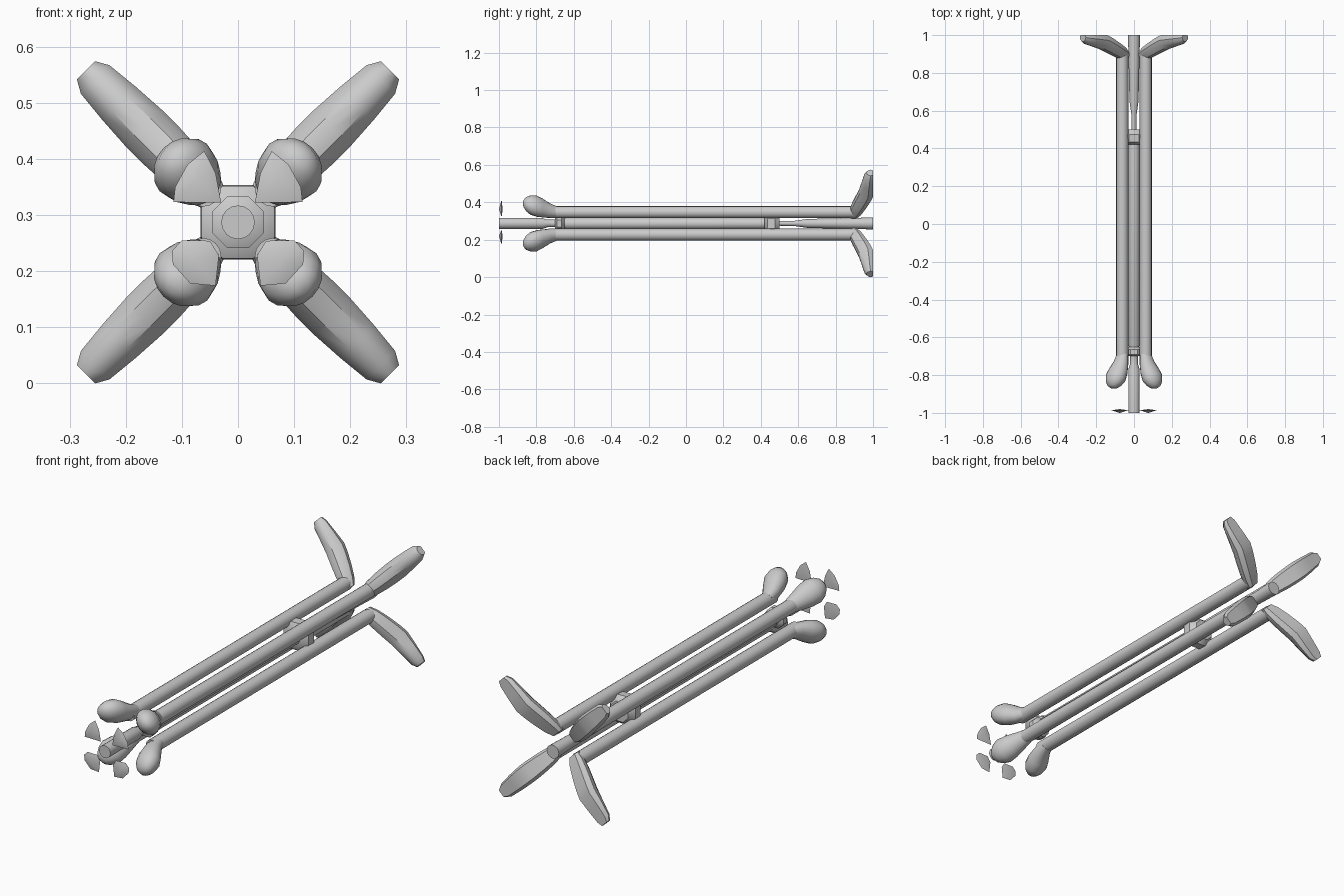
import bpy, bmesh, math
from mathutils import Vector

if "Cube" in bpy.data.objects:
    bpy.data.objects.remove(bpy.data.objects["Cube"])

CZ = 0.287          # height of the central axis
S = math.sqrt(0.5)  # diagonal direction factor


def finish(name, bm, mirror="", angle=35):
    bmesh.ops.recalc_face_normals(bm, faces=bm.faces)
    me = bpy.data.meshes.new(name)
    bm.to_mesh(me)
    bm.free()
    ob = bpy.data.objects.new(name, me)
    ob.location.z = CZ
    bpy.context.collection.objects.link(ob)
    if mirror:
        m = ob.modifiers.new("Mirror", "MIRROR")
        m.use_axis = ("x" in mirror, False, "z" in mirror)
        m.use_mirror_merge = False
    bpy.ops.object.select_all(action="DESELECT")
    ob.select_set(True)
    bpy.context.view_layer.objects.active = ob
    bpy.ops.object.shade_smooth_by_angle(angle=math.radians(angle))
    return ob


def skin(bm, rings):
    vs = [[bm.verts.new(p) for p in ring] for ring in rings]
    n = len(vs[0])
    for a, b in zip(vs, vs[1:]):
        for i in range(n):
            j = (i + 1) % n
            bm.faces.new((a[i], a[j], b[j], b[i]))
    bm.faces.new(vs[0])
    bm.faces.new(vs[-1])


def diag(r, t, y):
    """Point at radius r along the diagonal and t across it."""
    return Vector((S * (r - t), y, S * (r + t)))


def circle(n):
    return [(math.cos(2 * math.pi * i / n), math.sin(2 * math.pi * i / n)) for i in range(n)]


def lathe(name, profile, n=16, turn=0.0):
    bm = bmesh.new()
    rings = []
    for y, r in profile:
        rings.append([(r * math.cos(turn + 2 * math.pi * i / n), y,
                       r * math.sin(turn + 2 * math.pi * i / n)) for i in range(n)])
    skin(bm, rings)
    return finish(name, bm)


# Four long outer rods
bm = bmesh.new()
skin(bm, [[(0.062 + 0.032 * c, y, 0.06 + 0.032 * s) for c, s in circle(16)] for y in (-0.735, 0.9)])
finish("outer_rods", bm, "xz")

# Four outward-leaning rounded bulbs at the front: (radius, y, thickness)
bulb = [(0.086, -0.69, 0.031), (0.097, -0.735, 0.042), (0.118, -0.78, 0.054),
        (0.138, -0.815, 0.058), (0.152, -0.842, 0.047), (0.161, -0.86, 0.03), (0.164, -0.868, 0.012)]
bm = bmesh.new()
rings = []
for i, (r, y, w) in enumerate(bulb):
    a, b = bulb[max(i - 1, 0)], bulb[min(i + 1, len(bulb) - 1)]
    d = Vector((b[0] - a[0], b[1] - a[1])).normalized()
    rings.append([diag(r - d.y * c * w * 0.85, s * w * 1.03, y + d.x * c * w * 0.85)
                  for c, s in circle(16)])
skin(bm, rings)
finish("front_bulbs", bm, "xz", 50)

# Four splayed rear fins: (radius, front y, back y, half width)
fin = [(0.058, 0.868, 0.915, 0.026), (0.09, 0.87, 0.935, 0.037), (0.14, 0.885, 0.96, 0.043),
       (0.195, 0.905, 0.985, 0.046), (0.235, 0.92, 1.0, 0.046), (0.30, 0.937, 1.0, 0.042),
       (0.36, 0.952, 1.0, 0.036), (0.383, 0.965, 1.0, 0.023)]
section = [(-0.75, 1), (0.75, 1), (1, 0.65), (0.85, 0.35), (0.45, 0.06),
           (0, 0), (-0.45, 0.06), (-0.85, 0.35), (-1, 0.65)]
bm = bmesh.new()
skin(bm, [[diag(r, t * w, yf + f * (yb - yf)) for t, f in section] for r, yf, yb, w in fin])
finish("rear_fins", bm, "xz")

# Central shaft with a necked front joint and a gap behind the clamp
lathe("front_shaft", [(-1, 0.03), (-0.77, 0.03), (-0.74, 0.02), (-0.66, 0.02),
                      (-0.64, 0.031), (0.43, 0.031)])
lathe("rear_shaft", [(0.49, 0.012), (0.58, 0.014), (0.65, 0.024), (0.88, 0.029), (1, 0.032)])

# Faceted clamp and front spacer holding the rods together
lathe("clamp", [(0.42, 0.045), (0.435, 0.07), (0.475, 0.072), (0.50, 0.05)], 8, math.pi / 8)
lathe("front_spacer", [(-0.70, 0.03), (-0.69, 0.05), (-0.665, 0.05), (-0.65, 0.03)], 8, math.pi / 8)


# Thin domed petals around the front tip
def petals(name, outline):
    bm = bmesh.new()
    rim = [bm.verts.new((x, -0.986, z - CZ)) for x, z in outline]
    cx = sum(p[0] for p in outline) / len(outline)
    cz = sum(p[1] for p in outline) / len(outline) - CZ
    for y in (-1.0, -0.98):
        tip = bm.verts.new((cx, y, cz))
        for i in range(len(rim)):
            bm.faces.new((rim[i - 1], rim[i], tip))
    finish(name, bm, "x", 50)


petals("upper_petals", [(0.03, 0.322), (0.04, 0.375), (0.06, 0.414), (0.09, 0.39),
                        (0.112, 0.35), (0.115, 0.323)])
petals("lower_petals", [(0.034, 0.228), (0.04, 0.174), (0.085, 0.178), (0.116, 0.212),
                        (0.118, 0.236), (0.1, 0.255), (0.05, 0.254)])
